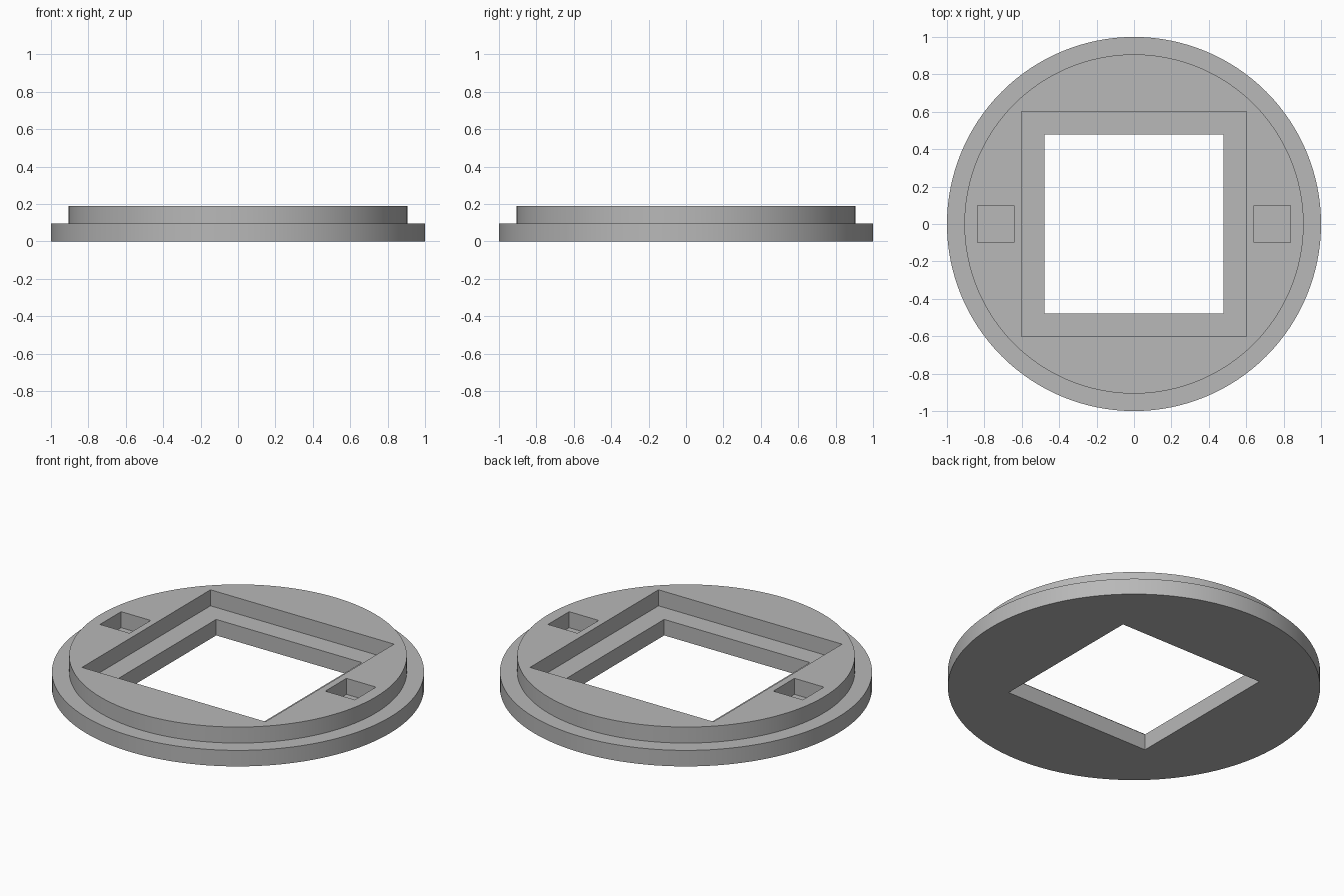
import bpy
import bmesh
import math
from mathutils import Matrix, Vector

cube = bpy.data.objects.get("Cube")
if cube:
    bpy.data.objects.remove(cube, do_unlink=True)

STEP, TOP = 0.095, 0.19

grey = bpy.data.materials.new("plain grey")
grey.use_nodes = True
colour = (0.48, 0.48, 0.48, 1)
grey.diffuse_color = colour
grey.node_tree.nodes["Principled BSDF"].inputs["Base Color"].default_value = colour


def add_object(name, bm):
    mesh = bpy.data.meshes.new(name)
    bmesh.ops.recalc_face_normals(bm, faces=bm.faces)
    bm.to_mesh(mesh)
    bm.free()
    mesh.materials.append(grey)
    obj = bpy.data.objects.new(name, mesh)
    bpy.context.collection.objects.link(obj)
    return obj


def stepped_disc(name, profile, sides=128):
    """Turn an open (radius, height) profile and cap both ends."""
    bm = bmesh.new()
    rings = [[bm.verts.new((r * math.cos(a), r * math.sin(a), z))
              for a in (2 * math.pi * i / sides for i in range(sides))]
             for r, z in profile]
    for low, high in zip(rings, rings[1:]):
        for i in range(sides):
            j = (i + 1) % sides
            bm.faces.new((low[i], low[j], high[j], high[i]))
    bm.faces.new(rings[0][::-1])
    bm.faces.new(rings[-1])
    return add_object(name, bm)


def cut_box(target, name, x, width, depth, bottom, top):
    """Cut a rectangular opening from the target."""
    bm = bmesh.new()
    place = Matrix.Translation((x, 0, (bottom + top) / 2))
    size = Matrix.Diagonal(Vector((width, depth, top - bottom, 1)))
    bmesh.ops.create_cube(bm, size=1, matrix=place @ size)
    cutter = add_object(name, bm)
    cutter.hide_render = True
    mod = target.modifiers.new(name, "BOOLEAN")
    mod.operation = "DIFFERENCE"
    mod.solver = "EXACT"
    mod.object = cutter
    bpy.context.view_layer.objects.active = target
    bpy.ops.object.modifier_apply(modifier=mod.name)
    bpy.data.objects.remove(cutter, do_unlink=True)


# Flanged disc
disc = stepped_disc("flanged_disc", [(1, 0), (1, STEP), (0.907, STEP), (0.907, TOP)])

# Square window with a ledge, and a small pocket on each side
cut_box(disc, "window_recess", 0, 1.204, 1.204, STEP, TOP + 0.1)
cut_box(disc, "window_opening", 0, 0.956, 0.956, -0.1, TOP + 0.1)
for side, label in ((1, "left"), (-1, "right")):
    cut_box(disc, label + "_pocket", side * 0.739, 0.194, 0.198, STEP, TOP + 0.1)

# Smooth rims with crisp edges
bpy.ops.object.select_all(action="DESELECT")
disc.select_set(True)
bpy.context.view_layer.objects.active = disc
bpy.ops.object.shade_smooth_by_angle(angle=math.radians(30))
